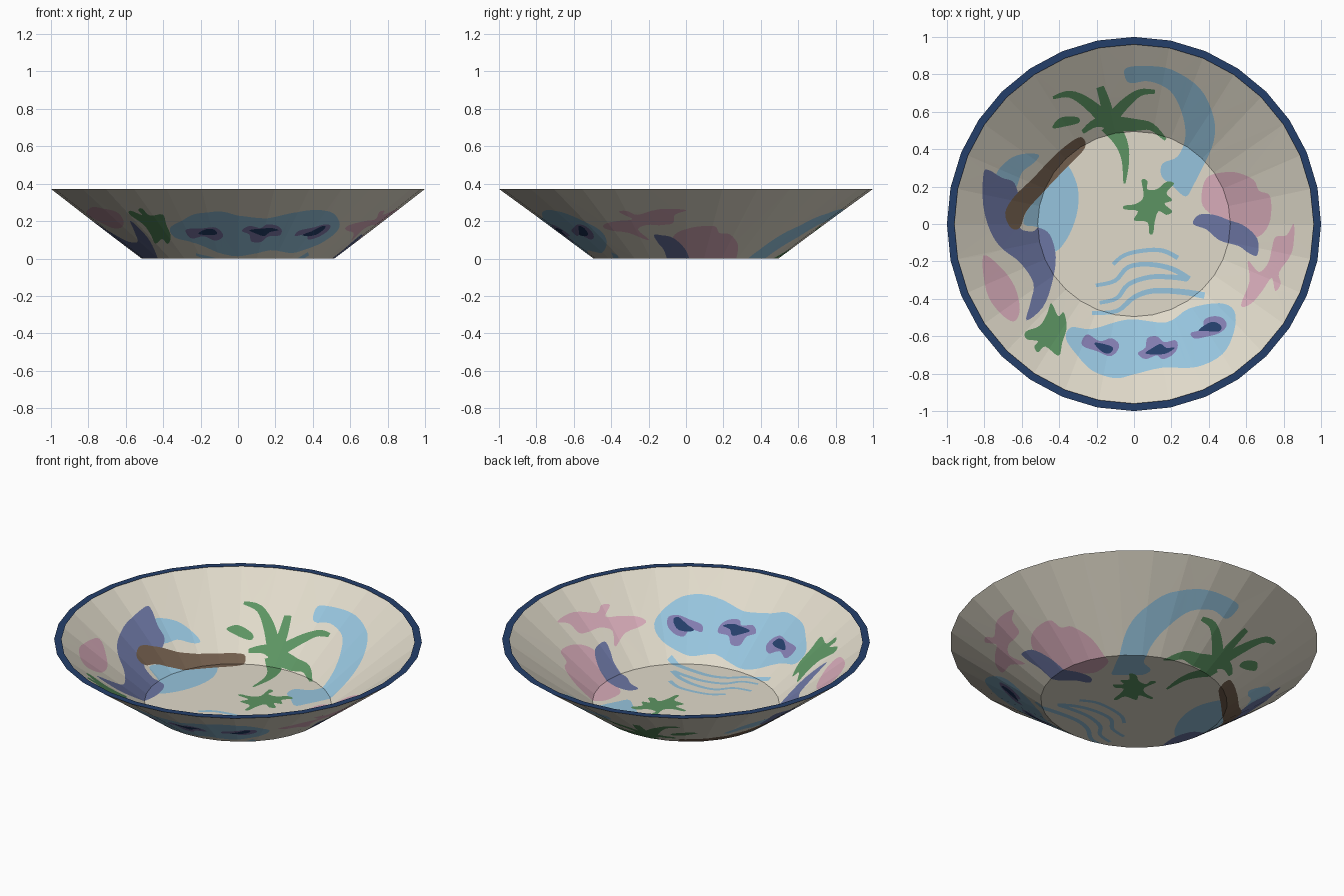
import bpy, math
from mathutils import Vector
from mathutils.geometry import delaunay_2d_cdt

N, R0, R1, H, LIP = 32, 0.505, 1.0, 0.372, 0.96


def material(name, rgb):
    m = bpy.data.materials.new(name)
    m.diffuse_color = [(c / 255 / 12.92 if c < 11 else ((c / 255 + 0.055) / 1.055) ** 2.4) for c in rgb] + [1]
    return m


MATS = [material(*a) for a in (
    ("cream", (224, 218, 202)), ("sky_blue", (150, 196, 221)), ("pink", (216, 172, 186)),
    ("slate_violet", (108, 118, 163)), ("purple", (130, 124, 175)), ("navy", (36, 62, 106)),
    ("leaf_green", (92, 148, 98)), ("bark_brown", (114, 94, 77)))]
CREAM, BLUE, PINK, SLATE, PURPLE, NAVY, GREEN, BROWN = range(8)


def spline(pts, closed, n=4):
    """Catmull-Rom curve through a few control points."""
    p = [Vector(q) for q in pts]
    k = len(p)
    get = (lambda i: p[i % k]) if closed else (lambda i: p[max(0, min(k - 1, i))])
    out = []
    for i in range(k if closed else k - 1):
        a, b, c, d = (get(i + j) for j in (-1, 0, 1, 2))
        for s in range(n):
            t = s / n
            out.append(0.5 * (2 * b + (c - a) * t + (2 * a - 5 * b + 4 * c - d) * t * t
                              + (3 * b - a - 3 * c + d) * t ** 3))
    return out if closed else out + [p[-1]]


shapes = []


def blob(mat, *pts):
    shapes.append((mat, spline(pts, True)))


def stroke(mat, w0, w1, *pts):
    """Brush stroke, width going from w0 to w1."""
    c = spline(pts, False)
    left, right = [], []
    for i, q in enumerate(c):
        d = (c[min(i + 1, len(c) - 1)] - c[max(i - 1, 0)]).normalized()
        w = (w0 + (w1 - w0) * i / (len(c) - 1)) / 2
        left.append(q + Vector((-d.y, d.x)) * w)
        right.append(q - Vector((-d.y, d.x)) * w)
    shapes.append((mat, left + right[::-1]))


# lake with three islands
blob(BLUE, (-.33, -.56), (-.22, -.57), (-.03, -.52), (.17, -.535), (.29, -.46), (.45, -.43), (.53, -.47),
     (.53, -.58), (.47, -.70), (.33, -.77), (.15, -.775), (0, -.81), (-.10, -.83), (-.22, -.79), (-.30, -.71), (-.36, -.62))
blob(PURPLE, (-.27, -.62), (-.24, -.60), (-.18, -.635), (-.12, -.62), (-.08, -.65), (-.09, -.69), (-.13, -.715),
     (-.19, -.69), (-.27, -.66))
blob(NAVY, (-.21, -.645), (-.16, -.65), (-.11, -.67), (-.13, -.70), (-.17, -.69))
blob(PURPLE, (.02, -.70), (.06, -.67), (.07, -.62), (.12, -.61), (.16, -.64), (.22, -.63), (.23, -.67), (.20, -.71),
     (.15, -.73), (.12, -.71), (.06, -.73))
blob(NAVY, (.06, -.70), (.10, -.67), (.14, -.65), (.17, -.67), (.215, -.67), (.17, -.70), (.12, -.705))
blob(PURPLE, (.30, -.59), (.36, -.57), (.37, -.52), (.42, -.50), (.47, -.51), (.49, -.55), (.45, -.59), (.38, -.61),
     (.32, -.62))
blob(NAVY, (.34, -.575), (.41, -.53), (.46, -.55), (.45, -.58), (.39, -.58))

# waves on the floor
stroke(BLUE, .02, .025, (-.11, -.22), (-.05, -.17), (.05, -.145), (.15, -.145), (.23, -.185))
stroke(BLUE, .02, .03, (-.20, -.335), (-.10, -.31), (-.03, -.235), (.08, -.22), (.20, -.245), (.29, -.30))
stroke(BLUE, .02, .03, (-.18, -.43), (-.09, -.405), (-.03, -.33), (.08, -.29), (.20, -.29), (.28, -.30))
stroke(BLUE, .02, .035, (-.22, -.485), (-.09, -.475), (0, -.40), (.10, -.365), (.25, -.37), (.37, -.39))

# river
blob(BLUE, (-.05, .80), (-.04, .84), (.06, .85), (.2, .83), (.35, .73), (.42, .58), (.42, .45), (.36, .31), (.31, .21),
     (.27, .15), (.20, .21), (.145, .26), (.15, .33), (.23, .37), (.27, .48), (.25, .61), (.19, .72), (.08, .77), (-.02, .76))

# pond, wave crest and whale
blob(BLUE, (-.37, .34), (-.30, .22), (-.295, .08), (-.34, -.06), (-.41, -.15), (-.46, -.10), (-.50, -.02), (-.58, 0),
     (-.55, .1), (-.45, .25))
blob(BLUE, (-.73, .27), (-.66, .35), (-.58, .38), (-.50, .375), (-.53, .33), (-.59, .28), (-.62, .20), (-.66, .18), (-.70, .2))
blob(SLATE, (-.80, .27), (-.77, .29), (-.70, .25), (-.63, .22), (-.60, .1), (-.60, -.02), (-.53, -.04), (-.50, -.02),
     (-.44, -.06), (-.41, -.18), (-.43, -.32), (-.48, -.45), (-.57, -.52), (-.545, -.42), (-.53, -.32), (-.6, -.21),
     (-.70, -.13), (-.76, -.04), (-.80, .10))

# palm trunk and fronds
blob(BROWN, (-.27, .47), (-.32, .455), (-.42, .37), (-.53, .25), (-.63, .15), (-.68, .06), (-.65, -.02), (-.60, -.02),
     (-.565, .07), (-.47, .18), (-.37, .29), (-.26, .41))
stroke(GREEN, .07, .04, (-.13, .55), (-.15, .65), (-.18, .74))
stroke(GREEN, .08, .015, (-.12, .54), (-.24, .65), (-.34, .70), (-.43, .68))
stroke(GREEN, .07, .02, (-.11, .55), (-.20, .55), (-.27, .50))
stroke(GREEN, .07, .02, (-.14, .55), (-.05, .65), (.03, .71), (.11, .715))
stroke(GREEN, .09, .015, (-.15, .55), (0, .54), (.09, .53), (.165, .46))
stroke(GREEN, .10, .01, (-.13, .54), (-.07, .45), (-.045, .35), (-.05, .22))
blob(GREEN, (-.43, .52), (-.39, .575), (-.30, .58), (-.29, .55), (-.36, .53))

# turtle and leaf
blob(GREEN, (.04, .24), (.07, .235), (.07, .19), (.12, .19), (.17, .23), (.21, .22), (.17, .17), (.2, .13), (.16, .11),
     (.2, .07), (.17, .05), (.13, .07), (.11, .02), (.10, -.05), (.08, -.05), (.07, .01), (0, .02), (.02, .07),
     (-.05, .08), (-.05, .10), (.01, .11), (.05, .15))
blob(GREEN, (-.435, -.43), (-.40, -.50), (-.37, -.48), (-.355, -.56), (-.38, -.64), (-.40, -.71), (-.47, -.66),
     (-.51, -.69), (-.53, -.66), (-.51, -.63), (-.57, -.62), (-.575, -.58), (-.50, -.55), (-.46, -.49))

# pink shell, coral and shrimp, violet fish
blob(PINK, (-.80, -.17), (-.70, -.24), (-.63, -.34), (-.605, -.46), (-.64, -.525), (-.72, -.47), (-.785, -.36))
blob(PINK, (.36, .2), (.39, .26), (.46, .28), (.54, .28), (.63, .24), (.66, .18), (.72, .15), (.72, .02), (.67, -.06),
     (.6, -.07), (.53, 0), (.44, .03), (.36, .1))
blob(SLATE, (.31, 0), (.34, .05), (.42, .05), (.5, .02), (.58, -.01), (.65, -.08), (.65, -.17), (.60, -.155),
     (.55, -.12), (.45, -.09), (.38, -.03))
blob(PINK, (.85, 0), (.81, -.06), (.75, -.07), (.73, -.13), (.71, -.21), (.66, -.26), (.60, -.20), (.61, -.31),
     (.565, -.44), (.62, -.43), (.68, -.36), (.73, -.29), (.75, -.36), (.78, -.32), (.77, -.26), (.84, -.15))


def ring(r):
    return [Vector((r * math.cos(2 * math.pi * i / N), r * math.sin(2 * math.pi * i / N))) for i in range(N)]


def inside(p, poly):
    hit = False
    for a, b in zip(poly, poly[1:] + poly[:1]):
        if (a.y > p.y) != (b.y > p.y) and p.x < (b.x - a.x) * (p.y - a.y) / (b.y - a.y) + a.x:
            hit = not hit
    return hit


def lift(p):
    """Height of the faceted bowl above a plan point."""
    step = 2 * math.pi / N
    mid = (math.floor(math.atan2(p.y, p.x) / step + 1e-7) + 0.5) * step
    r = (p.x * math.cos(mid) + p.y * math.sin(mid)) / math.cos(step / 2)
    t = max(0, min(1, (r - R0) / (R1 - R0)))
    return (p.x * (1 + .02 * (1 - t)), p.y * (1 - .02 * (1 - t)), H * t)


def build(name, verts, faces, mats):
    me = bpy.data.meshes.new(name)
    me.from_pydata(verts, [], faces)
    ob = bpy.data.objects.new(name, me)
    bpy.context.collection.objects.link(ob)
    for m in mats:
        me.materials.append(m)
    return me


# bowl: plan view with painted outlines cut in, then lifted to the cone
pts, edges = ring(R0) + ring(R1), [(i, i + N) for i in range(N)]
edges += [(k + i, k + (i + 1) % N) for k in (0, N) for i in range(N)]
for _, poly in shapes:
    k, n = len(pts), len(poly)
    pts += poly
    edges += [(k + i, k + (i + 1) % n) for i in range(n)]
cv, _, cf, _, _, _ = delaunay_2d_cdt(pts, edges, [], 0, 1e-5)
me = build("painted_bowl", [lift(v) for v in cv], [list(f) for f in cf], MATS)
for poly, f in zip(me.polygons, cf):
    c = sum((cv[i] for i in f), Vector((0, 0))) / len(f)
    poly.material_index = next((m for m, s in reversed(shapes) if inside(c, s)), CREAM)

# flat lip
rv = [(p.x, p.y, H) for p in ring(LIP) + ring(R1)]
build("rim", rv, [(i, i + N, (i + 1) % N + N, (i + 1) % N) for i in range(N)], [MATS[NAVY]])
